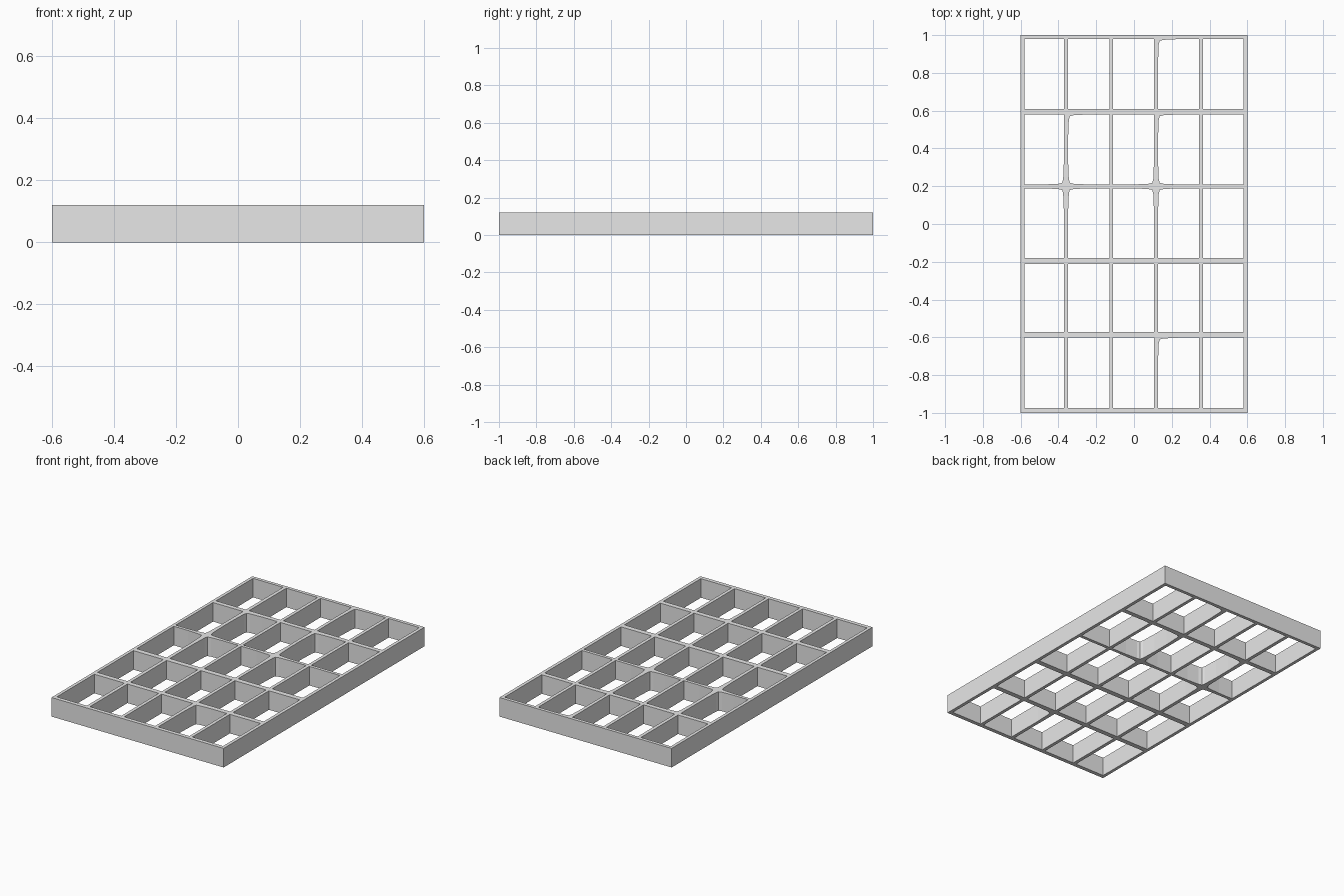
import bpy
import bmesh

if "Cube" in bpy.data.objects:
    bpy.data.objects.remove(bpy.data.objects["Cube"], do_unlink=True)

HEIGHT = 0.12

# Material
grey = bpy.data.materials.new("light_grey")
grey.use_nodes = True
colour = (0.8, 0.8, 0.8, 1.0)
grey.diffuse_color = colour
grey.node_tree.nodes["Principled BSDF"].inputs["Base Color"].default_value = colour

# Openings of the grid: x ranges left to right, y ranges back to front
columns = [(-0.58, -0.371), (-0.349, -0.131), (-0.11, 0.106), (0.127, 0.344), (0.365, 0.579)]
rows = [(0.609, 0.979), (0.209, 0.58), (-0.18, 0.189), (-0.571, -0.213), (-0.975, -0.602)]

# Openings whose corners are filled by a flared joint: (column, row) -> corners
flared = {
    (3, 0): ["back_left"],
    (1, 1): ["back_left", "front_left"],
    (3, 1): ["back_left", "front_left"],
    (0, 1): ["front_right"],
    (2, 1): ["front_right"],
    (0, 2): ["back_right"],
    (1, 2): ["back_left"],
    (2, 2): ["back_right"],
    (3, 2): ["back_left"],
    (3, 4): ["back_left"],
}
FLARE = [(0.11, 0), (0.03, 0.004), (0.009, 0.009), (0.004, 0.03), (0, 0.13)]


def opening(x_range, y_range, corners):
    """Outline of one opening, counter-clockwise."""
    (x0, x1), (y0, y1) = x_range, y_range
    outline = []
    for name, x, y, sx, sy in (("front_left", x0, y0, 1, 1), ("front_right", x1, y0, -1, 1),
                               ("back_right", x1, y1, -1, -1), ("back_left", x0, y1, 1, -1)):
        if name in corners:
            arc = [(x + sx * a, y + sy * b) for a, b in FLARE]
            # keep the winding direction the same at all corners
            outline += arc[::-1] if sx * sy > 0 else arc
            if sx * sy > 0:
                outline[-len(arc):] = arc[::-1]
        else:
            outline.append((x, y))
    return outline


def add_outline(curve, points):
    spline = curve.splines.new("POLY")
    spline.points.add(len(points) - 1)
    for point, (x, y) in zip(spline.points, points):
        point.co = (x, y, 0, 1)
    spline.use_cyclic_u = True


# Grid profile: outer frame with openings, filled and extruded
profile = bpy.data.curves.new("grid_profile", "CURVE")
profile.dimensions = "2D"
profile.fill_mode = "BOTH"
profile.extrude = HEIGHT / 2
add_outline(profile, [(-0.6, -1), (0.6, -1), (0.6, 1), (-0.6, 1)])
for c, x_range in enumerate(columns):
    for r, y_range in enumerate(rows):
        add_outline(profile, opening(x_range, y_range, flared.get((c, r), [])))

helper = bpy.data.objects.new("grid_profile", profile)
bpy.context.collection.objects.link(helper)
bpy.context.view_layer.update()
evaluated = helper.evaluated_get(bpy.context.evaluated_depsgraph_get())
mesh = bpy.data.meshes.new_from_object(evaluated)
bpy.data.objects.remove(helper, do_unlink=True)

# Weld, raise onto the ground and shade flat
bm = bmesh.new()
bm.from_mesh(mesh)
bmesh.ops.remove_doubles(bm, verts=bm.verts, dist=0.0001)
bmesh.ops.translate(bm, verts=bm.verts, vec=(0, 0, HEIGHT / 2))
bmesh.ops.recalc_face_normals(bm, faces=bm.faces)
for face in bm.faces:
    face.smooth = False
    face.material_index = 0
bm.to_mesh(mesh)
bm.free()
mesh.materials.clear()
mesh.materials.append(grey)
mesh.name = "grid_panel"
panel = bpy.data.objects.new("grid_panel", mesh)
bpy.context.collection.objects.link(panel)
